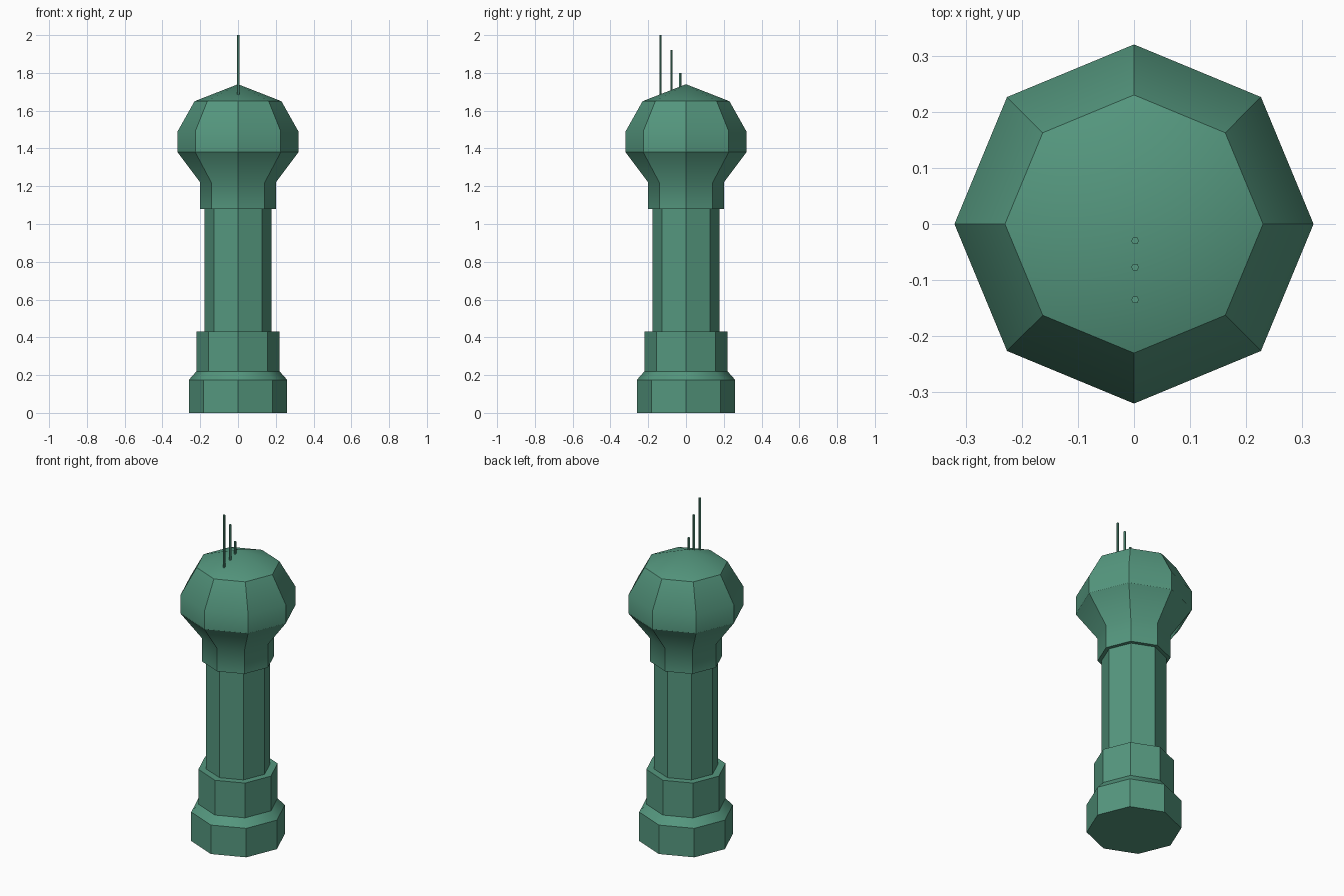
import bpy, bmesh, math

if "Cube" in bpy.data.objects:
    bpy.data.objects.remove(bpy.data.objects["Cube"])

green = bpy.data.materials.new("tower_green")
green.diffuse_color = (0.09, 0.31, 0.21, 1)
green.use_nodes = True
green.node_tree.nodes["Principled BSDF"].inputs["Base Color"].default_value = green.diffuse_color


def lathe(name, profile, sides, centre=(0, 0), sharp_z=()):
    """Revolve (radius, z) points into a faceted solid; radius 0 makes a tip."""
    bm = bmesh.new()
    rings = []
    for r, z in profile:
        n = sides if r > 0 else 1
        rings.append([bm.verts.new((centre[0] + r * math.cos(math.tau * i / sides),
                                    centre[1] + r * math.sin(math.tau * i / sides), z))
                      for i in range(n)])
    for a, b in zip(rings, rings[1:]):
        for i in range(sides):
            j = (i + 1) % sides
            if len(b) == 1:
                bm.faces.new((a[i], a[j], b[0]))
            else:
                bm.faces.new((a[i], a[j], b[j], b[i]))
    bm.faces.new(rings[0][::-1])
    if len(rings[-1]) > 1:
        bm.faces.new(rings[-1])
    for e in bm.edges:
        zs = [v.co.z for v in e.verts]
        if any(max(abs(z - s) for z in zs) < 1e-4 for s in sharp_z):
            e.smooth = False
    bmesh.ops.recalc_face_normals(bm, faces=bm.faces)
    me = bpy.data.meshes.new(name)
    bm.to_mesh(me)
    bm.free()
    me.materials.append(green)
    ob = bpy.data.objects.new(name, me)
    bpy.context.collection.objects.link(ob)
    bpy.ops.object.select_all(action='DESELECT')
    ob.select_set(True)
    bpy.context.view_layer.objects.active = ob
    bpy.ops.object.shade_smooth_by_angle(angle=math.radians(36))
    return ob


# Octagonal tower: stepped base, shaft, collar, bulbous head and low roof
lathe("tower", [(0.26, 0), (0.26, 0.175), (0.22, 0.22), (0.22, 0.43),
                (0.178, 0.43), (0.178, 1.08), (0.20, 1.08), (0.20, 1.22),
                (0.32, 1.38), (0.32, 1.49), (0.23, 1.65), (0, 1.74)],
      8, sharp_z=(1.38, 1.65))

# Row of thin antennas on the front slope of the roof
for label, y, bottom, top in (("short", -0.03, 1.715, 1.80),
                              ("middle", -0.077, 1.70, 1.92),
                              ("tall", -0.135, 1.68, 2.0)):
    lathe(label + "_antenna", [(0.007, bottom), (0.007, top)], 6, centre=(0.002, y))
